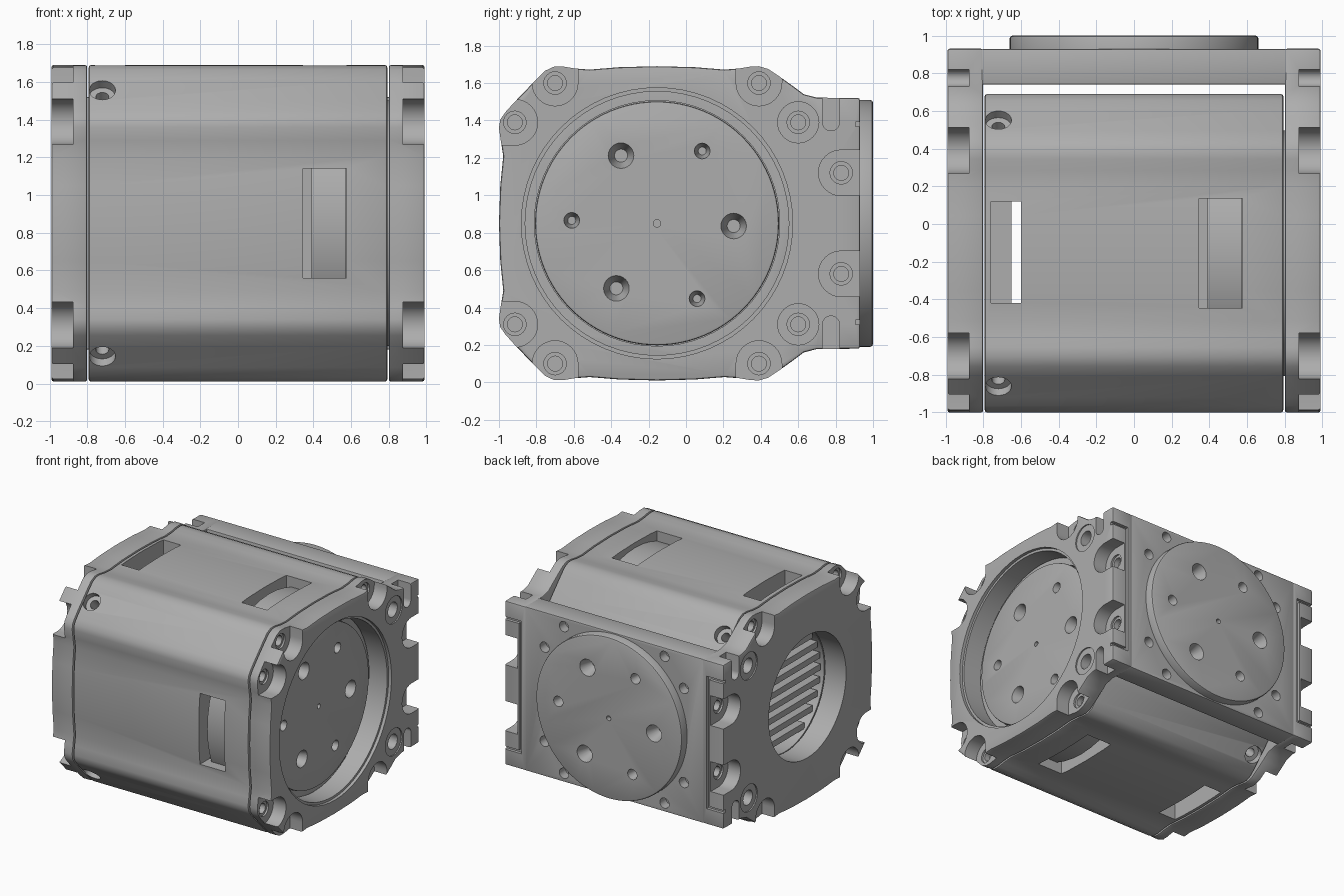
import bpy, bmesh
from math import pi, cos, sin, radians, atan2
from mathutils import Vector, Matrix

if "Cube" in bpy.data.objects:
    bpy.data.objects.remove(bpy.data.objects["Cube"])

grey = bpy.data.materials.new("satin grey")
grey.use_nodes = True
grey.diffuse_color = (0.42, 0.42, 0.42, 1)
grey.node_tree.nodes["Principled BSDF"].inputs["Base Color"].default_value = grey.diffuse_color

CY, CZ = -0.155, 0.85          # axis of the main body
SIGNS = (-1, 1)


def make(name, bm):
    bmesh.ops.recalc_face_normals(bm, faces=bm.faces)
    mesh = bpy.data.meshes.new(name)
    bm.to_mesh(mesh)
    bm.free()
    mesh.materials.append(grey)
    obj = bpy.data.objects.new(name, mesh)
    bpy.context.collection.objects.link(obj)
    return obj


def prism(name, pts, x0, x1):
    """Extrude a (y, z) outline along x."""
    bm = bmesh.new()
    face = bm.faces.new([bm.verts.new((x0, y, z)) for y, z in pts])
    new = bmesh.ops.extrude_face_region(bm, geom=[face])["geom"]
    bmesh.ops.translate(bm, vec=(x1 - x0, 0, 0),
                        verts=[v for v in new if isinstance(v, bmesh.types.BMVert)])
    return make(name, bm)


def box(name, x0, x1, y0, y1, z0, z1):
    return prism(name, [(y0, z0), (y1, z0), (y1, z1), (y0, z1)], x0, x1)


def rod(name, start, end, r0, r1=None, n=32):
    """Cylinder or cone from start to end."""
    a, b = Vector(start), Vector(end)
    rot = (b - a).to_track_quat("Z", "Y").to_matrix().to_4x4()
    bm = bmesh.new()
    bmesh.ops.create_cone(bm, cap_ends=True, segments=n, radius1=r0,
                          radius2=r0 if r1 is None else r1, depth=(b - a).length,
                          matrix=Matrix.Translation((a + b) / 2) @ rot)
    return make(name, bm)


def slot(y, z, angle, r, x0, x1, reach=0.3):
    """Round pocket that opens outward in the given direction."""
    arc = [angle + pi / 2 + pi * i / 16 for i in range(17)]
    pts = [(y + r * cos(t), z + r * sin(t)) for t in arc]
    dy, dz = reach * cos(angle), reach * sin(angle)
    pts += [(pts[-1][0] + dy, pts[-1][1] + dz), (pts[0][0] + dy, pts[0][1] + dz)]
    return prism("cutter", pts, x0, x1)


def finish(obj, cutters=(), bevel=0):
    """Bevel the blank, cut it, bake the result and shade it."""
    if bevel:
        mod = obj.modifiers.new("edge", "BEVEL")
        mod.width, mod.segments, mod.angle_limit = bevel, 2, radians(60)
    for c in cutters:
        mod = obj.modifiers.new("cut", "BOOLEAN")
        mod.operation, mod.solver, mod.object = "DIFFERENCE", "EXACT", c
    deps = bpy.context.evaluated_depsgraph_get()
    mesh = bpy.data.meshes.new_from_object(obj.evaluated_get(deps))
    obj.modifiers.clear()
    obj.data = mesh
    for c in cutters:
        bpy.data.objects.remove(c)
    bpy.ops.object.select_all(action="DESELECT")
    obj.select_set(True)
    bpy.context.view_layer.objects.active = obj
    bpy.ops.object.shade_smooth_by_angle(angle=radians(28))


# Outline of one quarter, relative to the axis
quarter = [(0, .84), (.2, .835), (.36, .822), (.44, .828), (.5, .838), (.55, .838),
           (.6, .815), (.65, .765), (.765, .645), (.81, .595), (.838, .555), (.845, .51),
           (.835, .44), (.822, .36), (.838, .2), (.845, 0)]
upper_front = [(CY - y, CZ + z) for y, z in quarter]
lower_front = [(y, 2 * CZ - z) for y, z in upper_front[-2::-1]]
front = upper_front + lower_front
lower_back = [(2 * CY - y, z) for y, z in lower_front[-2::-1]]
upper_back = [(y, 2 * CZ - z) for y, z in lower_back[-2::-1]]
full = front + lower_back + [(2 * CY - upper_front[-1][0], CZ)] + upper_back
outline = []
for p in full:
    if all((p[0] - q[0]) ** 2 + (p[1] - q[1]) ** 2 > 1e-6 for q in outline):
        outline.append(p)

# Main body with windows, bores and corner screw holes
body = prism("main_body", outline, -.792, .792)
cuts = [rod("cutter", (-.9, CY, CZ), (-.6, CY, CZ), .5, n=64),
        rod("cutter", (.66, CY, CZ), (.9, CY, CZ), .656, n=64),
        box("cutter", -.65, -.6, -.42, .12, -.1, 1.8)]
for s in SIGNS:
    zs = sorted((CZ + s * .62, CZ + s))
    cuts.append(box("cutter", -.76, -.64, -.42, .12, *zs))
    zs = sorted((CZ + s * .7, CZ + s))
    cuts.append(box("cutter", .345, .575, CY - .29, CY + .29, *zs))
    ys = sorted((CY + s * .7, CY + s))
    cuts.append(box("cutter", .345, .575, *ys, CZ - .29, CZ + .29))
    for t in SIGNS:
        at = lambda d: (-.72, CY + s * d, CZ + t * d)
        cuts.append(rod("cutter", at(.67), at(.8), .07, n=24))
        cuts.append(rod("cutter", at(.6), at(.69), .035, n=16))
finish(body, cuts, .012)

# Drum seen through the side windows
finish(rod("inner_drum", (.39, CY, CZ), (.572, CY, CZ), .8, n=48))

# End caps with back flange
flange_top = [(.39, 1.69), (.44, 1.675), (.5, 1.635), (.57, 1.585), (.63, 1.54),
              (.7, 1.522), (.93, 1.52)]
flange = flange_top + [(y, 2 * CZ - z) for y, z in flange_top[::-1]]
top_back = [(2 * CY - y, z) for y, z in upper_front[1:5]]
bottom_back = [(y, 2 * CZ - z) for y, z in top_back]
cap_outline = front[::-1] + top_back + flange + bottom_back[::-1]

for s, cap_name in ((1, "left_end_cap"), (-1, "right_end_cap")):
    cap = prism(cap_name, cap_outline, s * .8, s * .99)
    if s > 0:
        cuts = [rod("cutter", (.7, CY, CZ), (1.1, CY, CZ), .705, n=64),
                rod("cutter", (.965, CY, CZ), (1.1, CY, CZ), .725, n=64)]
    else:
        cuts = [rod("cutter", (-.7, CY, CZ), (-1.1, CY, CZ), .5, n=64)]
    for t in SIGNS:
        up = t * pi / 2
        spots = [(-.7, .75, up), (.39, .75, up), (-.915, .54, pi), (.83, .27, 0)]
        for y, z, ang in spots:
            cuts.append(slot(y, CZ + t * z, ang, .122, s * .875, s * 1.1))
        cuts.append(slot(.775, CZ + t * .54, up, .045, s * .875, s * 1.1))
        cuts.append(rod("cutter", (s * .98, .6, CZ + t * .54), (s * 1.1, .6, CZ + t * .54), .11))
        for y, z, ang in spots + [(.6, .54, 0)]:
            zz = CZ + t * z
            cuts.append(rod("cutter", (s * .815, y, zz), (s * .9, y, zz), .04, n=20))
            cuts.append(rod("cutter", (s * .86, y, zz), (s * 1.1, y, zz), .06, n=24))
        # horizontal grooves on the back of the flange
        zg = CZ + t * .53
        xs = sorted((s * .85, s * 1.1))
        cuts.append(box("cutter", *xs, .905, 1, zg - .012, zg + .012))
    xs = sorted((s * .838, s * .862))
    cuts.append(box("cutter", *xs, .905, 1, CZ - .542, CZ + .542))
    finish(cap, cuts, .012)


def drill_pattern(place):
    """Six alternating holes and a centre hole; place(u, v, depth) maps to space."""
    cuts = [rod("cutter", place(0, 0, -.04), place(0, 0, .02), .02, n=16)]
    for i in range(6):
        big = i % 2 == 0
        ang = radians(60 * i - 2)
        d, r = (.41, .07) if big else (.456, .043)
        u, v = d * cos(ang), d * sin(ang)
        cuts.append(rod("cutter", place(u, v, -.11), place(u, v, .005), r * .5, r, n=24))
    return cuts


# Recessed output disc on the left end
side_place = lambda u, v, d: (.84 + d, CY + u, CZ + v)
side_disc = rod("side_output_disc", (.67, CY, CZ), (.84, CY, CZ), .652, n=96)
finish(side_disc, drill_pattern(side_place), .012)

# Back mounting plate, bored for its disc
plate = box("back_plate", -.81, .81, .74, .928, .18, 1.52)
cuts = [rod("cutter", (0, .82, CZ), (0, 1.1, CZ), .655, n=96)]
for s in SIGNS:
    for t in SIGNS:
        for x, z in ((.455, .6), (.63, .385)):
            cuts.append(rod("cutter", (s * x, .85, CZ + t * z), (s * x, 1, CZ + t * z), .042, n=20))
finish(plate, cuts, .008)

# Back output disc
back_place = lambda u, v, d: (-u, 1 + d, CZ + v)
back_disc = rod("back_output_disc", (0, .81, CZ), (0, 1, CZ), .66, n=96)
finish(back_disc, drill_pattern(back_place), .015)

# Horizontal fins inside the right end opening
for i in range(-4, 5):
    z = i * .1
    half = (.485 ** 2 - z * z) ** .5
    finish(box("cooling_fin", -.77, -.66, CY - half, CY + half, CZ + z - .025, CZ + z + .025))
